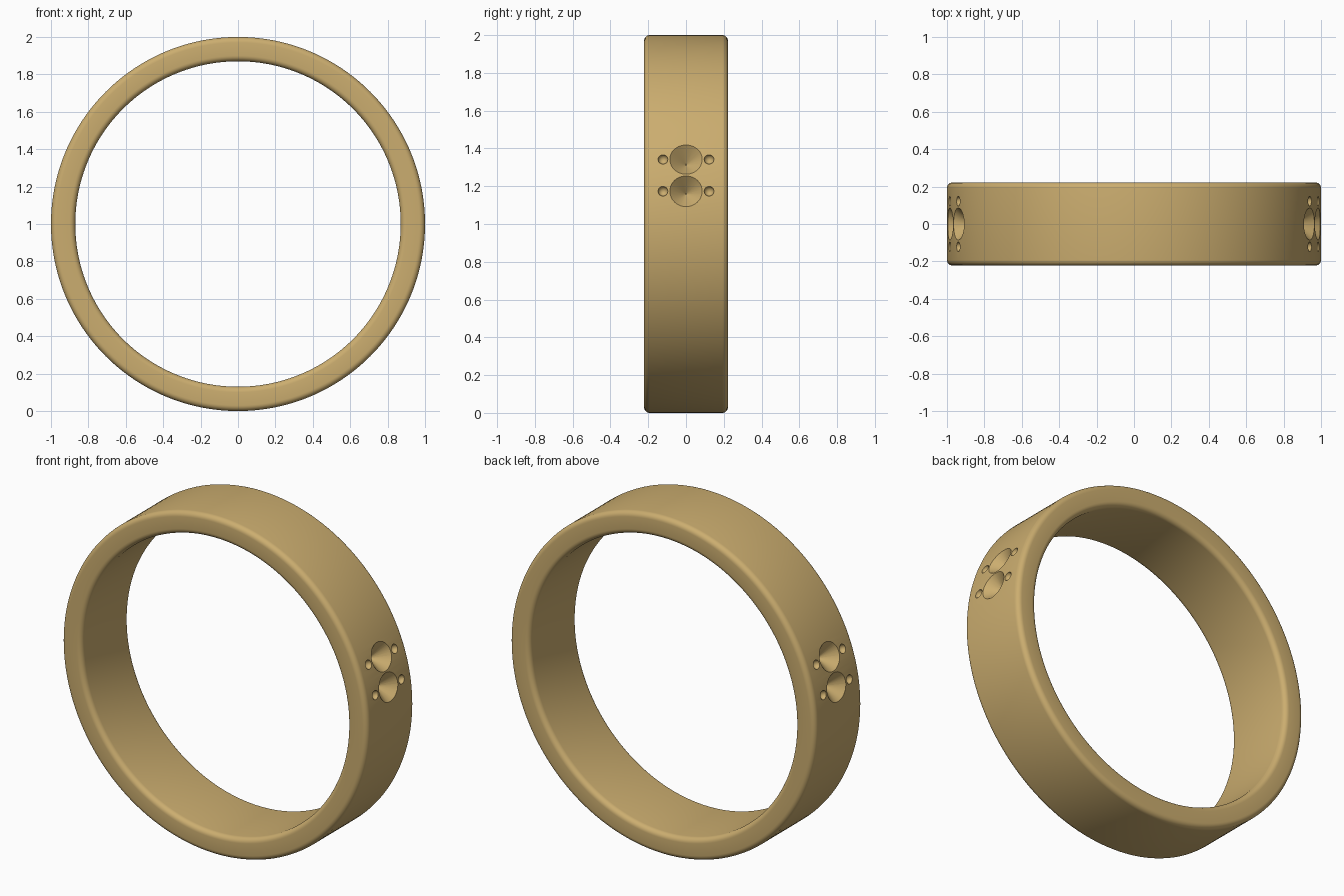
import bpy, bmesh, math
from mathutils import Matrix, Vector

if "Cube" in bpy.data.objects:
    bpy.data.objects.remove(bpy.data.objects["Cube"])

R_OUT, R_IN, HALF_W, FILLET = 1.0, 0.87, 0.222, 0.03
SEGS = 192

gold = bpy.data.materials.new("gold")
gold.diffuse_color = (0.60, 0.42, 0.16, 1)
gold.use_nodes = True
gold.node_tree.nodes["Principled BSDF"].inputs["Base Color"].default_value = gold.diffuse_color


def new_object(name, bm):
    bmesh.ops.recalc_face_normals(bm, faces=bm.faces)
    mesh = bpy.data.meshes.new(name)
    bm.to_mesh(mesh)
    bm.free()
    mesh.materials.append(gold)
    obj = bpy.data.objects.new(name, mesh)
    bpy.context.collection.objects.link(obj)
    return obj


# Band: rounded rectangle cross-section revolved around the y axis
profile = []
corners = [(R_OUT, HALF_W), (R_IN, HALF_W), (R_IN, -HALF_W), (R_OUT, -HALF_W)]
for i, (r, y) in enumerate(corners):
    cr = r - FILLET if r == R_OUT else r + FILLET
    cy = y - math.copysign(FILLET, y)
    for k in range(7):
        a = math.radians(90 * i + 15 * k)
        profile.append((cr + FILLET * math.cos(a), cy + FILLET * math.sin(a)))

bm = bmesh.new()
rings = []
for s in range(SEGS):
    a = 2 * math.pi * s / SEGS
    rings.append([bm.verts.new((r * math.cos(a), y, 1 + r * math.sin(a))) for r, y in profile])
n = len(profile)
for s in range(SEGS):
    here, there = rings[s], rings[(s + 1) % SEGS]
    for k in range(n):
        bm.faces.new((here[k], there[k], there[(k + 1) % n], here[(k + 1) % n]))
band = new_object("ring_band", bm)

# Cutters: conical stone seats, each flanked by two small round dimples
bm = bmesh.new()
for angle in (10, 20, 160, 170):
    a = math.radians(angle)
    out = Vector((math.cos(a), 0, math.sin(a)))
    rot = out.to_track_quat('Z', 'Y').to_matrix().to_4x4()
    base = Vector((0, 0, 1))
    depth, over = 0.085, 0.02
    bmesh.ops.create_cone(
        bm, cap_ends=True, segments=48, radius1=0.004,
        radius2=0.085 * (depth + over) / depth, depth=depth + over,
        matrix=Matrix.Translation(base + out * (R_OUT + (over - depth) / 2)) @ rot)
    for y in (-0.122, 0.122):
        bmesh.ops.create_uvsphere(
            bm, u_segments=24, v_segments=16, radius=0.026,
            matrix=Matrix.Translation(base + out * R_OUT + Vector((0, y, 0))) @ rot)
cutter = new_object("seat_cutter", bm)
cutter.hide_render = True

# Cut the seats and bake the result
mod = band.modifiers.new("seats", 'BOOLEAN')
mod.operation = 'DIFFERENCE'
mod.solver = 'EXACT'
mod.use_self = True
mod.object = cutter
bpy.context.view_layer.objects.active = band
band.select_set(True)
bpy.ops.object.modifier_apply(modifier=mod.name)
bpy.data.objects.remove(cutter)
bpy.ops.object.shade_smooth_by_angle(angle=math.radians(30))
